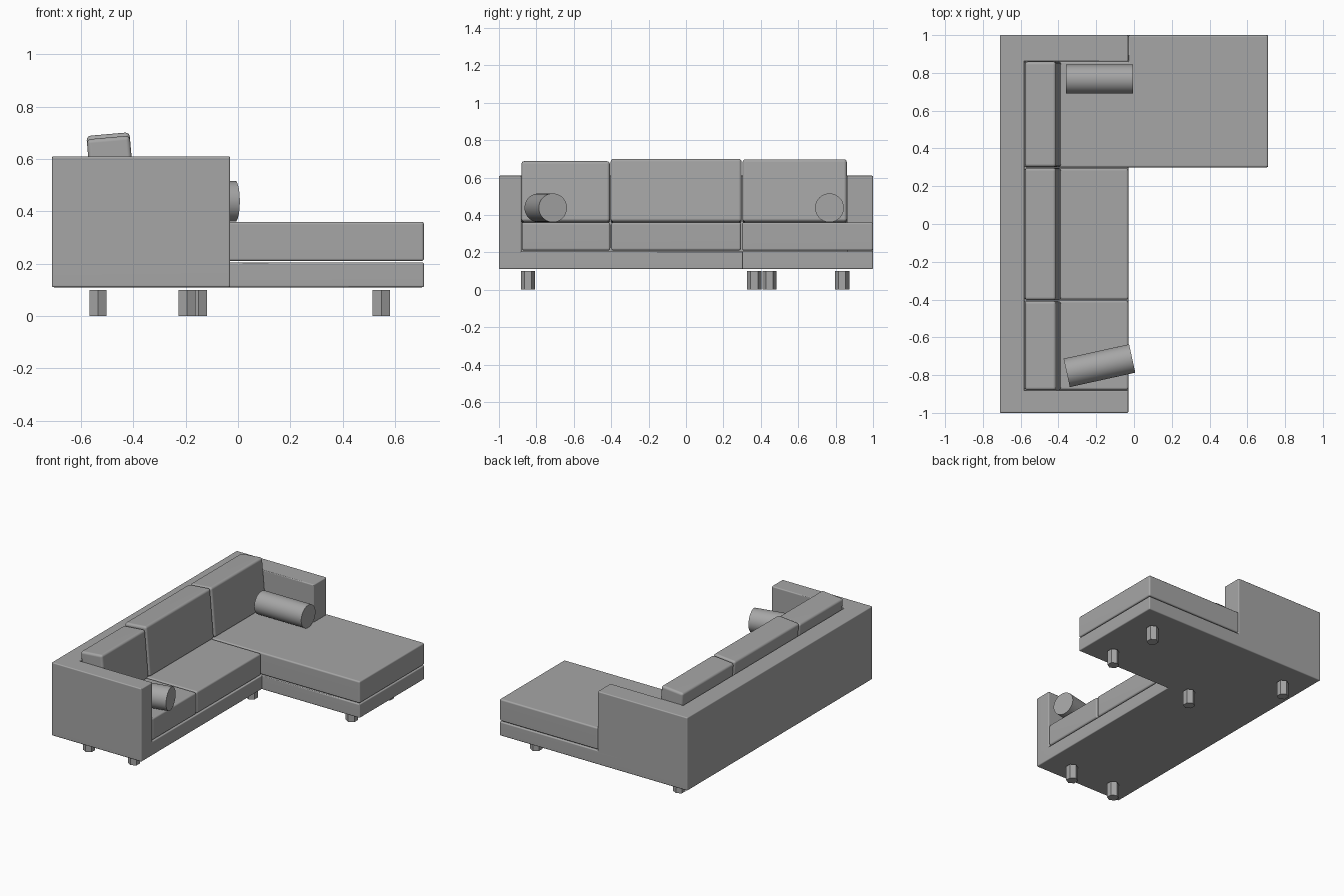
import bpy
import bmesh
import math
from mathutils import Matrix

cube = bpy.data.objects.get("Cube")
if cube:
    bpy.data.objects.remove(cube, do_unlink=True)

fabric = bpy.data.materials.new("grey_fabric")
fabric.use_nodes = True
GREY = (0.38, 0.38, 0.38, 1)
fabric.diffuse_color = GREY
fabric.node_tree.nodes["Principled BSDF"].inputs["Base Color"].default_value = GREY


def finish(name, bm, smooth=True):
    """Turn a bmesh into a named, coloured object."""
    bmesh.ops.recalc_face_normals(bm, faces=bm.faces)
    mesh = bpy.data.meshes.new(name)
    bm.to_mesh(mesh)
    bm.free()
    mesh.materials.append(fabric)
    obj = bpy.data.objects.new(name, mesh)
    bpy.context.collection.objects.link(obj)
    if smooth:
        bpy.ops.object.select_all(action="DESELECT")
        obj.select_set(True)
        bpy.context.view_layer.objects.active = obj
        bpy.ops.object.shade_smooth_by_angle(angle=math.radians(40))
        weighted = obj.modifiers.new("even_shading", "WEIGHTED_NORMAL")
        weighted.keep_sharp = True
    return obj


def raise_faces(bm, faces, height, keep=False):
    """Extrude faces upward and return the new top faces."""
    out = bmesh.ops.extrude_face_region(bm, geom=faces, use_keep_orig=keep)["geom"]
    verts = [g for g in out if isinstance(g, bmesh.types.BMVert)]
    bmesh.ops.translate(bm, verts=verts, vec=(0, 0, height))
    return [g for g in out if isinstance(g, bmesh.types.BMFace)]


def round_edges(bm, width):
    """Round the outward corners only."""
    bmesh.ops.recalc_face_normals(bm, faces=bm.faces)
    edges = [e for e in bm.edges if len(e.link_faces) == 2
             and e.is_convex and e.calc_face_angle(0) > 0.5]
    bmesh.ops.bevel(bm, geom=edges, offset=width, segments=3,
                    profile=0.5, affect="EDGES", clamp_overlap=True)


def slab(name, outline, bottom, top, width):
    """Rounded slab from a flat outline."""
    bm = bmesh.new()
    face = bm.faces.new([bm.verts.new((x, y, bottom)) for x, y in outline])
    raise_faces(bm, [face], top - bottom, keep=True)
    round_edges(bm, width)
    return finish(name, bm)


def rect(x0, x1, y0, y1):
    return [(x0, y0), (x1, y0), (x1, y1), (x0, y1)]


# Main outline positions
BACK, INNER, FRONT, END = -0.71, -0.58, -0.03, 0.71
ARM_A, ARM_B, SPLIT = -0.88, 0.86, 0.30
BOTTOM, DECK, SEAT_TOP, ARM_TOP = 0.11, 0.205, 0.36, 0.61

# Frame: low L-shaped deck with the back and both arms rising from it
bm = bmesh.new()
wall = [(BACK, -1), (FRONT, -1), (FRONT, ARM_A), (INNER, ARM_A),
        (INNER, ARM_B), (FRONT, ARM_B), (FRONT, 1), (BACK, 1)]
deck = [(FRONT, ARM_A), (FRONT, SPLIT), (END, SPLIT), (END, 1),
        (FRONT, 1), (FRONT, ARM_B), (INNER, ARM_B), (INNER, ARM_A)]
points = {p: bm.verts.new((*p, BOTTOM)) for p in dict.fromkeys(wall + deck)}
floor = [bm.faces.new([points[p] for p in ring]) for ring in (wall, deck)]
tops = raise_faces(bm, floor, DECK - BOTTOM, keep=True)
wall_top = min(tops, key=lambda f: min(v.co.x for v in f.verts))
raise_faces(bm, [wall_top], ARM_TOP - DECK)
round_edges(bm, 0.007)
finish("sofa_frame", bm)

# Seat cushions, the last one running out into the chaise
SEAT = DECK + 0.005
slab("seat_cushion_front", rect(INNER, FRONT, ARM_A + 0.002, -0.405), SEAT, SEAT_TOP, 0.012)
slab("seat_cushion_middle", rect(INNER, FRONT, -0.4, SPLIT - 0.006), SEAT, SEAT_TOP, 0.012)
slab("chaise_cushion", [(INNER, SPLIT), (END, SPLIT), (END, 1), (FRONT, 1),
                        (FRONT, ARM_B), (INNER, ARM_B)], SEAT, SEAT_TOP, 0.01)

# Back cushions, leaning slightly backward
for name, y0, y1, height in (("front", ARM_A, -0.407, 0.325),
                             ("middle", -0.403, 0.297, 0.338),
                             ("rear", 0.302, ARM_B, 0.335)):
    cushion = slab("back_cushion_" + name, rect(-0.165, 0, y0, y1), 0, height, 0.016)
    cushion.location = (-0.385, 0, 0.365)
    cushion.rotation_euler.y = math.radians(-5)

# Bolster pillows
for name, x, y, turn in (("rear", -0.183, 0.767, 0), ("front", -0.183, -0.75, 12.4)):
    bm = bmesh.new()
    bmesh.ops.create_cone(bm, cap_ends=True, segments=40, radius1=0.077,
                          radius2=0.077, depth=0.355,
                          matrix=Matrix.Rotation(math.pi / 2, 4, "Y"))
    bolster = finish("bolster_" + name, bm)
    bolster.location = (x, y, 0.438)
    bolster.rotation_euler.z = math.radians(turn)

# Six-sided legs
for i, (x, y) in enumerate([(-0.534, -0.845), (-0.195, -0.845), (-0.151, 0.365),
                            (-0.534, 0.835), (0.547, 0.447), (0.547, 0.835)]):
    bm = bmesh.new()
    bmesh.ops.create_cone(bm, cap_ends=True, segments=6, radius1=0.038,
                          radius2=0.038, depth=0.1)
    leg = finish(f"leg_{i + 1}", bm, smooth=False)
    leg.location = (x, y, 0.05)
